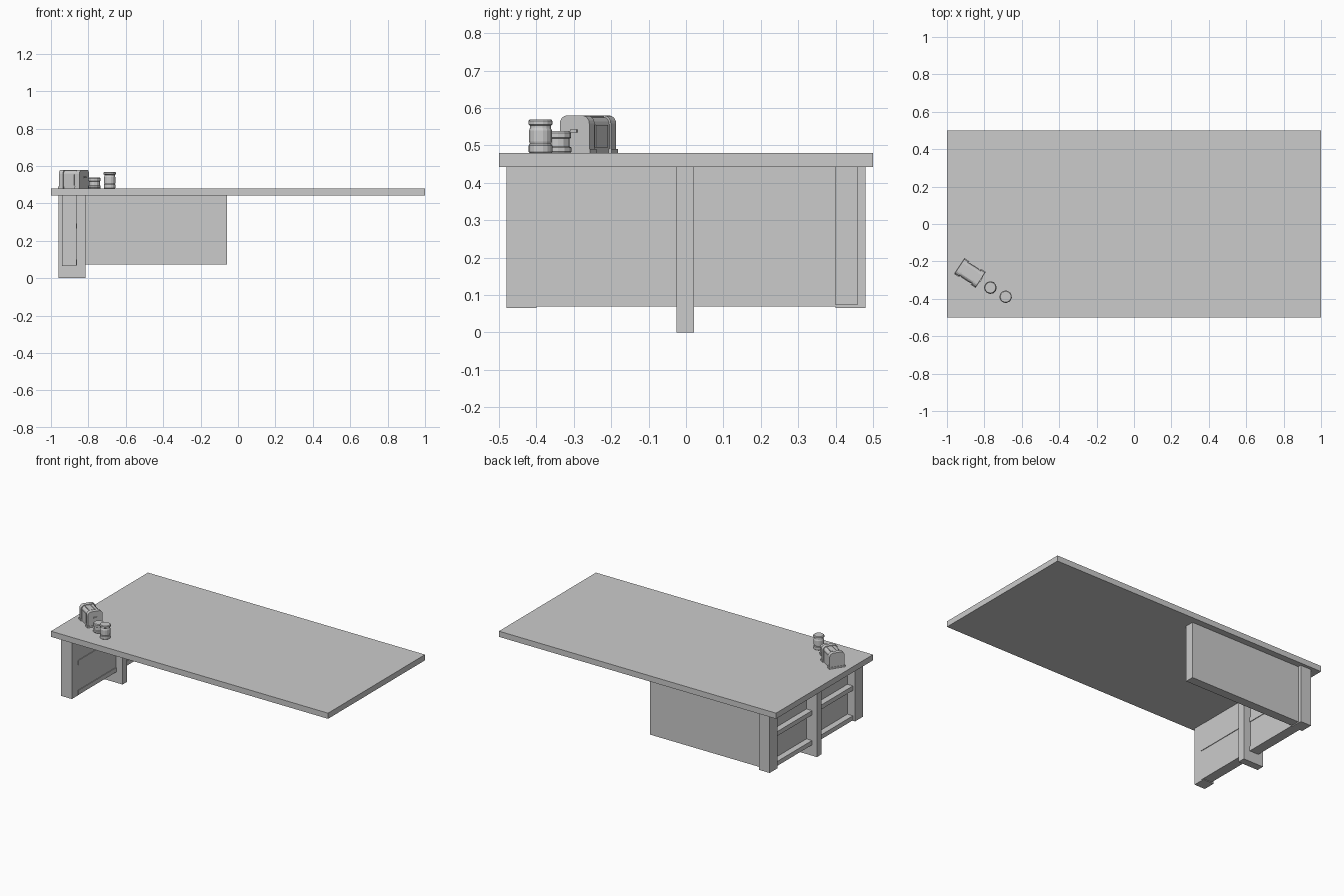
import bpy, bmesh
from math import radians, cos, sin, pi
from mathutils import Matrix

if "Cube" in bpy.data.objects:
    bpy.data.objects.remove(bpy.data.objects["Cube"])

TOP = 0.48
ANGLE = radians(-33)


def box(name, x, y, z, matrix=None):
    bm = bmesh.new()
    bmesh.ops.create_cube(bm, size=1)
    for v in bm.verts:
        v.co = [(r[0] + r[1]) / 2 + c * (r[1] - r[0]) for c, r in zip(v.co, (x, y, z))]
    return finish(name, bm, matrix)


def finish(name, bm, matrix=None):
    bmesh.ops.recalc_face_normals(bm, faces=bm.faces)
    mesh = bpy.data.meshes.new(name)
    bm.to_mesh(mesh)
    bm.free()
    ob = bpy.data.objects.new(name, mesh)
    bpy.context.collection.objects.link(ob)
    if matrix:
        ob.matrix_world = matrix
    return ob


def arch(name, x0, x1, half, height, radius, matrix):
    """Upright slab with rounded upper corners, extruded along x."""
    pts = [(-half, 0), (half, 0)]
    for side, start in ((1, 0), (-1, pi / 2)):
        for i in range(5):
            a = start + i * pi / 8
            pts.append((side * (half - radius) + radius * cos(a),
                        height - radius + radius * sin(a)))
    bm = bmesh.new()
    face = bm.faces.new([bm.verts.new((x0, y, z)) for y, z in pts])
    ext = bmesh.ops.extrude_face_region(bm, geom=[face])
    verts = [g for g in ext["geom"] if isinstance(g, bmesh.types.BMVert)]
    bmesh.ops.translate(bm, verts=verts, vec=(x1 - x0, 0, 0))
    return finish(name, bm, matrix)


def lathe(name, profile, sides, matrix):
    """Closed turned shape from (radius, height) points."""
    bm = bmesh.new()
    rings = [[bm.verts.new((r * cos(2 * pi * i / sides), r * sin(2 * pi * i / sides), z))
              for i in range(sides)] for r, z in profile]
    for a, b in zip(rings, rings[1:]):
        for i in range(sides):
            j = (i + 1) % sides
            bm.faces.new((a[i], a[j], b[j], b[i]))
    bm.faces.new(rings[0][::-1])
    bm.faces.new(rings[-1])
    return finish(name, bm, matrix)


def place(x, y):
    return Matrix.Translation((x, y, TOP)) @ Matrix.Rotation(ANGLE, 4, 'Z')


# Counter top
box("counter_top", (-1, 1), (-0.5, 0.5), (0.443, TOP))

# Supports at the left end
box("front_leg", (-0.94, -0.863), (-0.48, -0.40), (0.066, 0.443))
box("back_leg", (-0.94, -0.863), (0.40, 0.48), (0.066, 0.443))
box("middle_leg", (-0.96, -0.815), (-0.026, 0.022), (0, 0.443))
box("side_panel", (-0.885, -0.864), (-0.41, 0.41), (0.072, 0.443))
for label, z0 in (("lower", 0.07), ("middle", 0.265)):
    box(label + "_rail", (-0.925, -0.86), (-0.417, 0.41), (z0, z0 + 0.029))
box("back_panel", (-0.90, -0.06), (0.40, 0.458), (0.073, 0.443))

# Toaster: body, end caps, base and slot frame
m = place(-0.877, -0.262)
arch("toaster_body", -0.058, 0.058, 0.042, 0.096, 0.02, m)
for s, label in ((-1, "left"), (1, "right")):
    x0, x1 = sorted((s * 0.040, s * 0.066))
    arch(label + "_end_cap", x0, x1, 0.047, 0.10, 0.022, m)
    box(label + "_base_foot", (x0 - 0.003, x1 + 0.003), (-0.051, 0.051), (0, 0.01), m)
    box(label + "_slot_frame", (-0.035, 0.035), (s * 0.018 - 0.009, s * 0.018 + 0.009),
        (0.09, 0.099), m)
box("side_plate", (-0.03, 0.03), (-0.045, 0.045), (0.015, 0.075), m)
box("toaster_lever", (0.06, 0.072), (-0.01, 0.01), (0.055, 0.063), m)

# Small squat jar
jar = [(0.031, 0), (0.034, 0.004), (0.034, 0.014), (0.029, 0.017), (0.029, 0.038),
       (0.033, 0.041), (0.033, 0.053), (0.029, 0.058)]
# Tall canister with banded base and lid
canister = [(0.029, 0), (0.032, 0.003), (0.032, 0.02), (0.029, 0.024), (0.031, 0.03),
            (0.031, 0.06), (0.028, 0.068), (0.028, 0.073), (0.033, 0.076),
            (0.033, 0.085), (0.029, 0.089)]
objs = [lathe("small_jar", jar, 12, place(-0.768, -0.34)),
        lathe("tall_canister", canister, 16, place(-0.686, -0.389))]
for ob in objs:
    for p in ob.data.polygons:
        p.use_smooth = False
